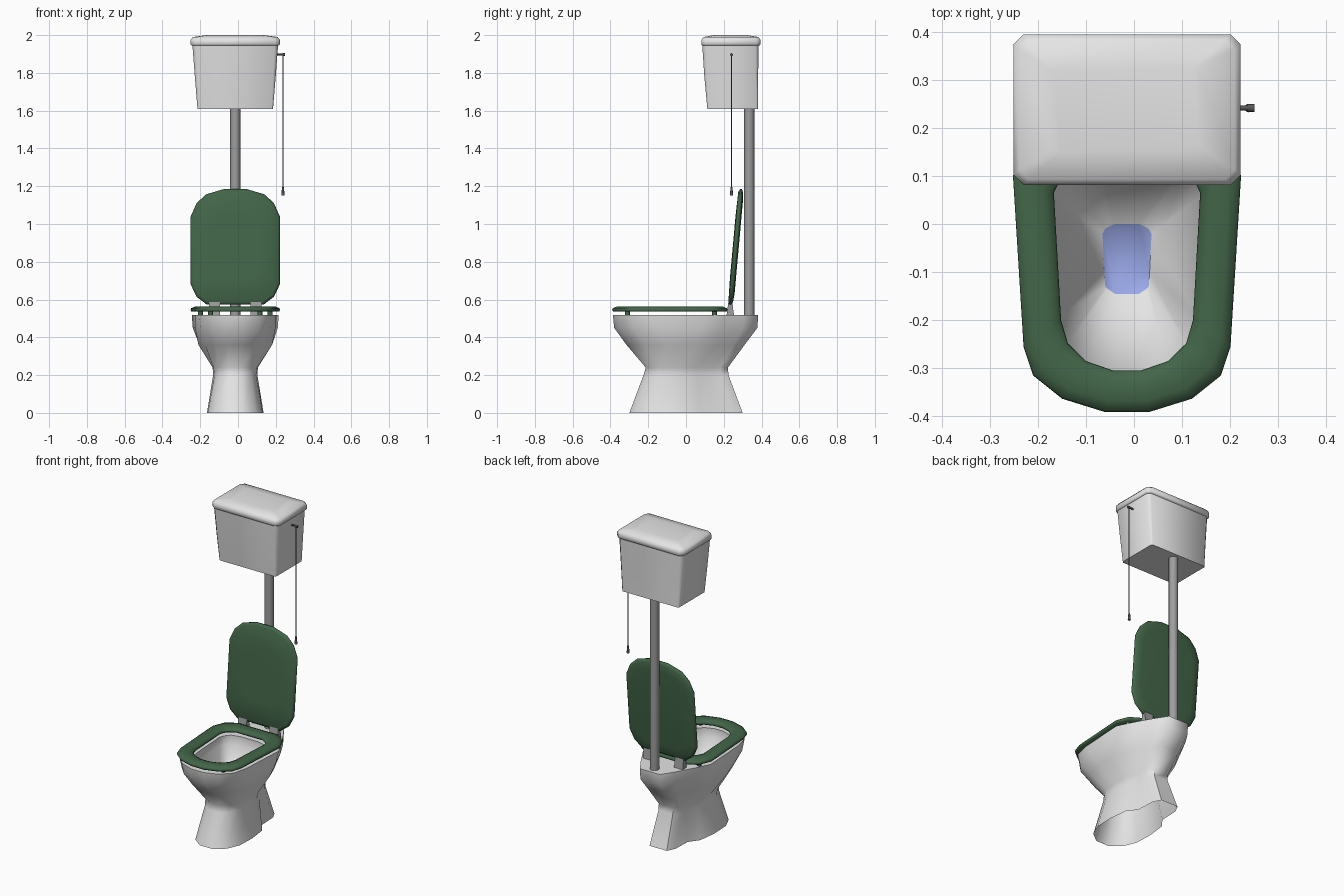
import bpy, bmesh, math
from mathutils import Vector

if "Cube" in bpy.data.objects:
    bpy.data.objects.remove(bpy.data.objects["Cube"])

CX = -0.0145  # centre line of everything except the pull


def material(name, col):
    m = bpy.data.materials.new(name)
    m.diffuse_color = (*col, 1)
    m.use_nodes = True
    m.node_tree.nodes["Principled BSDF"].inputs["Base Color"].default_value = m.diffuse_color
    return m


WHITE = material("white ceramic", (0.78, 0.78, 0.78))
GREY = material("grey metal", (0.34, 0.34, 0.34))
GREEN = material("dark green", (0.055, 0.13, 0.065))
DARK = material("dark metal", (0.1, 0.1, 0.1))
BLUE = material("water blue", (0.32, 0.39, 0.80))


def finish(ob, angle=50):
    bpy.ops.object.select_all(action='DESELECT')
    ob.select_set(True)
    bpy.context.view_layer.objects.active = ob
    bpy.ops.object.shade_smooth_by_angle(angle=math.radians(angle))


def ring(half, z):
    """Mirror a half outline (x, y) into a closed ring at height z."""
    return [Vector((CX + x, y, z)) for x, y in half] + \
           [Vector((CX - x, y, z)) for x, y in reversed(half)]


def rect(hx, y0, y1, c, z):
    """Rectangle with chamfered corners."""
    return ring([(hx - c, y0), (hx, y0 + c), (hx, y1 - c), (hx - c, y1)], z)


def loft(name, rings, mats, caps=(True, True), closed=False, angle=50):
    bm = bmesh.new()
    rows = [[bm.verts.new(p) for p in r] for r in rings]
    n = len(rows[0])
    pairs = list(zip(rows, rows[1:])) + ([(rows[-1], rows[0])] if closed else [])
    for a, b in pairs:
        for i in range(n):
            j = (i + 1) % n
            bm.faces.new((a[i], a[j], b[j], b[i]))
    if caps[0] and not closed:
        bm.faces.new(rows[0][::-1])
    if caps[1] and not closed:
        f = bm.faces.new(rows[-1])
        f.material_index = len(mats) - 1
    bmesh.ops.recalc_face_normals(bm, faces=bm.faces)
    me = bpy.data.meshes.new(name)
    bm.to_mesh(me)
    bm.free()
    for m in mats:
        me.materials.append(m)
    ob = bpy.data.objects.new(name, me)
    bpy.context.collection.objects.link(ob)
    finish(ob, angle)
    return ob


def rod(name, a, b, r, mat, sides=12, r2=None):
    a, b = Vector(a), Vector(b)
    bpy.ops.mesh.primitive_cone_add(vertices=sides, radius1=r, radius2=r if r2 is None else r2,
                                    depth=(b - a).length, location=(a + b) / 2)
    ob = bpy.context.object
    ob.name = name
    ob.rotation_euler = (b - a).to_track_quat('Z', 'Y').to_euler()
    ob.data.materials.append(mat)
    finish(ob)


# bowl: pedestal, outer wall, rim, inner slope and water, front to back half outlines
inner_rim = [(.03, -.31), (.085, -.29), (.125, -.25), (.142, -.19),
             (.157, .06), (.145, .09), (.12, .12), (.06, .135)]
loft("bowl", [
    ring([(.045, -.30), (.11, -.25), (.145, -.17), (.15, -.05),
          (.135, .07), (.09, .13), (.085, .25), (.06, .30)], 0),
    ring([(.035, -.225), (.085, -.19), (.11, -.13), (.117, -.05),
          (.105, .06), (.07, .13), (.075, .18), (.05, .225)], .2),
    ring([(.035, -.213), (.085, -.185), (.115, -.13), (.12, -.05),
          (.115, .06), (.08, .13), (.075, .18), (.05, .222)], .24),
    ring([(.04, -.315), (.11, -.28), (.16, -.215), (.195, -.1),
          (.19, .07), (.155, .16), (.1, .25), (.06, .31)], .36),
    ring([(.045, -.38), (.125, -.345), (.185, -.28), (.213, -.15),
          (.225, .08), (.178, .19), (.12, .30), (.07, .378)], .45),
    ring([(.045, -.387), (.13, -.355), (.19, -.295), (.213, -.2),
          (.23, .1), (.18, .2), (.12, .305), (.07, .382)], .518),
    ring(inner_rim, .518),
    ring(inner_rim, .46),
    ring([(.025, -.145), (.04, -.135), (.045, -.13), (.047, -.1),
          (.051, -.02), (.045, -.01), (.035, -.004), (.025, 0)], .27),
], [WHITE, BLUE], caps=(False, True), angle=60)

# seat: rounded ring between an outer and an inner outline
outer = [(.045, -.391), (.135, -.363), (.195, -.315), (.215, -.255),
         (.237, .1), (.205, .18), (.14, .22)]
inner = [(.03, -.304), (.085, -.285), (.123, -.248), (.137, -.2),
         (.152, .065), (.135, .10), (.09, .13)]


def seat_ring(t, z):
    return ring([(a[0] + (b[0] - a[0]) * t, a[1] + (b[1] - a[1]) * t)
                 for a, b in zip(outer, inner)], z)


loft("seat", [seat_ring(t, z) for t, z in
              [(.05, .536), (0, .545), (.04, .554), (.28, .563), (.72, .563),
               (.96, .554), (1, .545), (.95, .536)]], [GREEN], closed=True, angle=70)

# raised seat cover, tilted backwards
cover = [(.06, 1.185), (.155, 1.157), (.205, 1.11), (.236, 1.04),
         (.236, .68), (.205, .615), (.15, .573)]


def cover_ring(s, w):
    pts = ring([(x * s, .88 + (z - .88) * s) for x, z in cover], 0)
    return [Vector((CX + (p.x - CX), .222 + .09 * (p.y - .573) + w, p.y)) for p in pts]


loft("seat_cover", [cover_ring(s, w) for s, w in
                    [(.55, -.002), (.95, .001), (1, .009), (1, .018), (.95, .026), (.8, .03)]],
     [GREEN], angle=70)

# hinges and seat bumpers
for s in (-1, 1):
    x = CX + s * .11
    hinge = [(.215, .255, .515), (.218, .25, .545), (.225, .245, .59)]
    loft("hinge", [[Vector((x - .03, a, z)), Vector((x + .03, a, z)),
                    Vector((x + .03, b, z)), Vector((x - .03, b, z))]
                   for a, b, z in hinge], [GREY])
    for bx, by in ((.13, -.31), (.185, .15)):
        rod("seat_bumper", (CX + s * bx, by, .515), (CX + s * bx, by, .54), .013, GREEN, 8)

# flush pipe
rod("flush_pipe", (CX, .335, .51), (CX, .335, 1.63), .027, GREY, 16)

# cistern and its domed lid
loft("cistern", [rect(.2, .113, .381, .008, 1.61),
                 rect(.214, .097, .382, .014, 1.78),
                 rect(.227, .086, .384, .018, 1.95)], [WHITE])
loft("cistern_lid", [rect(.23, .086, .389, .02, 1.944),
                     rect(.236, .081, .394, .021, 1.952),
                     rect(.236, .081, .394, .021, 1.975),
                     rect(.224, .093, .383, .02, 1.99),
                     rect(.15, .15, .325, .012, 2.0)], [WHITE], angle=60)

# pull lever, chain and handle
rod("lever", (.19, .241, 1.897), (.24, .241, 1.897), .005, DARK, 8)
rod("lever_knob", (.235, .241, 1.897), (.25, .241, 1.897), .008, DARK, 8)
rod("pull_chain", (.238, .241, 1.19), (.238, .241, 1.897), .003, DARK, 6)
rod("pull_handle", (.238, .241, 1.15), (.238, .241, 1.195), .009, DARK, 8, .005)
